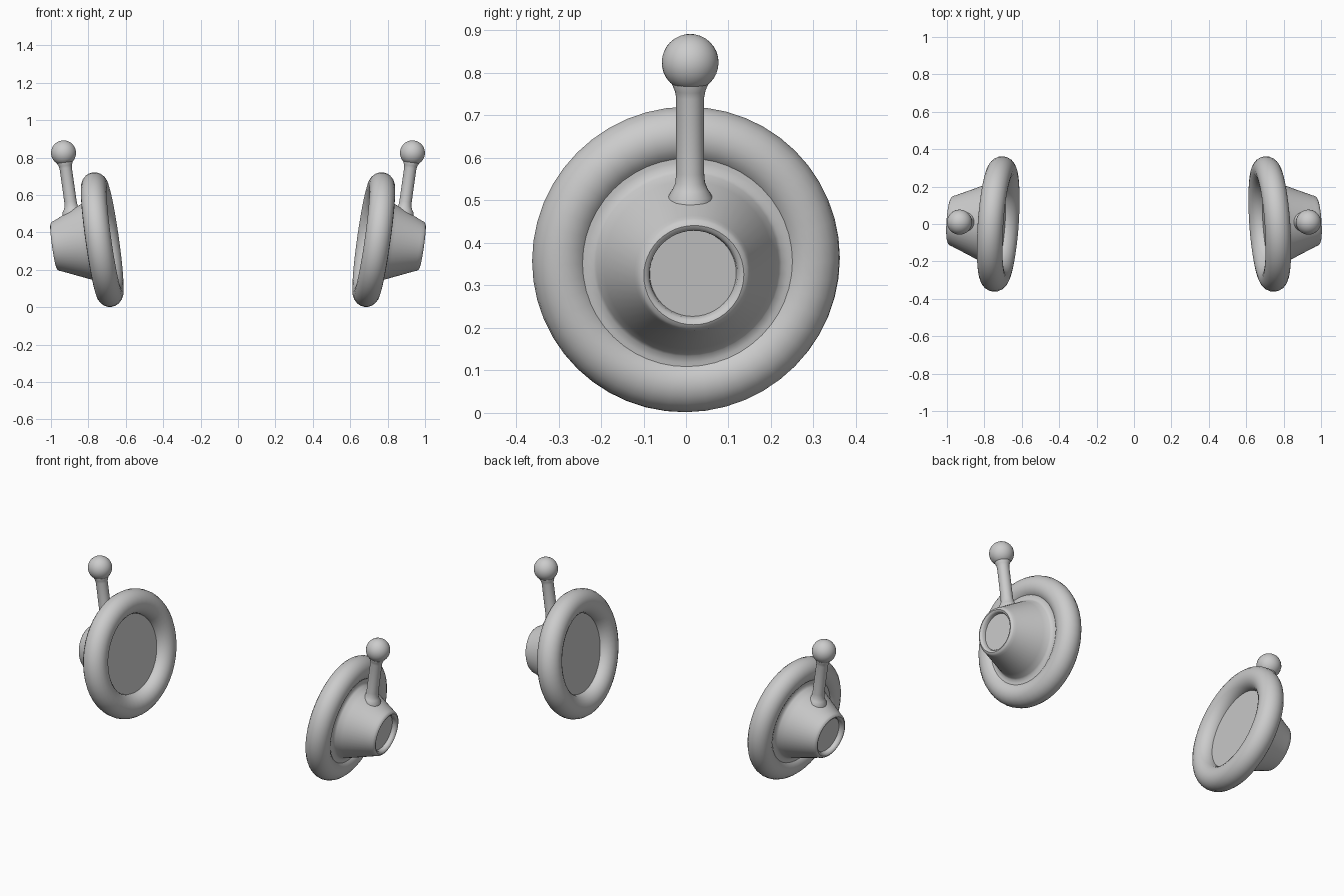
import bpy, bmesh
from math import cos, sin, pi, radians
from mathutils import Vector, Matrix

if "Cube" in bpy.data.objects:
    bpy.data.objects.remove(bpy.data.objects["Cube"])

# Tilted frame of the right cup: local z points outward along the cup axis, local y points up
axis = Vector((0.988, 0.07, -0.14)).normalized()
up = Vector((0.14, 0, 0.99))
up = (up - axis * up.dot(axis)).normalized()
side = up.cross(axis)
FRAME = Matrix.Translation((0.726, 0, 0.361)) @ Matrix((side, up, axis)).transposed().to_4x4()


def finish(name, bm, angle=40):
    """Place the part in the tilted frame, shade it and mirror it to the other side."""
    bm.transform(FRAME)
    bmesh.ops.remove_doubles(bm, verts=bm.verts, dist=1e-5)
    bmesh.ops.recalc_face_normals(bm, faces=bm.faces)
    mesh = bpy.data.meshes.new(name)
    bm.to_mesh(mesh)
    bm.free()
    for p in mesh.polygons:
        p.use_smooth = True
    mesh.set_sharp_from_angle(angle=radians(angle))
    ob = bpy.data.objects.new(name, mesh)
    bpy.context.collection.objects.link(ob)
    ob.modifiers.new("other_side", 'MIRROR').use_axis[0] = True
    return ob


def lathe(profile, closed=False, steps=48):
    """Spin (radius, height) points around local z."""
    bm = bmesh.new()
    vs = [bm.verts.new((r, 0, h)) for r, h in profile]
    pairs = list(zip(vs, vs[1:])) + ([(vs[-1], vs[0])] if closed else [])
    edges = [bm.edges.new(p) for p in pairs]
    bmesh.ops.spin(bm, geom=vs + edges, axis=(0, 0, 1), cent=(0, 0, 0),
                   angle=2 * pi, steps=steps, use_duplicate=False)
    return bm


# Round ear cushion
ring = [(0.294 + 0.069 * cos(2 * pi * i / 20), 0.069 * sin(2 * pi * i / 20)) for i in range(20)]
finish("ear_cushion", lathe(ring, closed=True), 60)

# Flat inner pad closing the cushion opening
finish("inner_pad", lathe([(0, -0.005), (0.232, -0.005), (0.232, 0.01), (0, 0.01)]))

# Conical outer shell with rounded rim and recessed end
shell = [(0, 0.02), (0.245, 0.02), (0.252, 0.05), (0.238, 0.05), (0.222, 0.054), (0.214, 0.062),
         (0.2, 0.095), (0.138, 0.237), (0.133, 0.251), (0.127, 0.259), (0.118, 0.263),
         (0.11, 0.26), (0.104, 0.252), (0.102, 0.235), (0, 0.235)]
finish("outer_shell", lathe(shell))

# Upright stem, flared where it meets the shell and the ball
STEM = Matrix.Translation((0, 0, 0.14)) @ Matrix.Rotation(-pi / 2, 4, 'X')
stem = lathe([(0, 0.13), (0.055, 0.13), (0.052, 0.17), (0.042, 0.186), (0.035, 0.202), (0.033, 0.225),
              (0.033, 0.405), (0.036, 0.42), (0.043, 0.437), (0.043, 0.46), (0, 0.46)], steps=24)
stem.transform(STEM)
finish("stem", stem)

# Ball on top of the stem
ball = bmesh.new()
bmesh.ops.create_uvsphere(ball, u_segments=32, v_segments=16, radius=0.067,
                          matrix=STEM @ Matrix.Translation((0, 0, 0.488)))
finish("stem_ball", ball)
